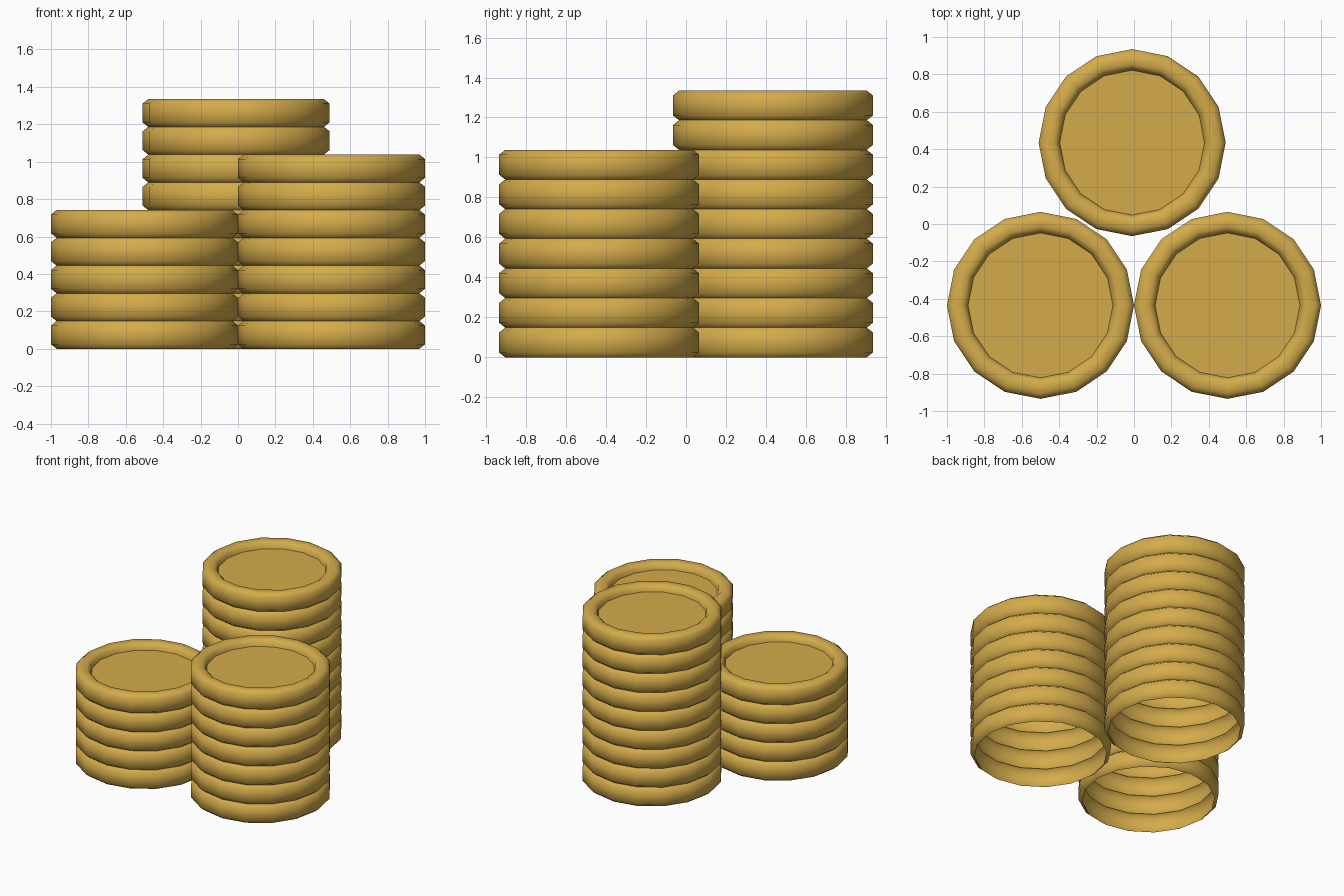
import bpy, bmesh
from math import radians
from mathutils import Vector

if "Cube" in bpy.data.objects:
    bpy.data.objects.remove(bpy.data.objects["Cube"])

SIDES = 16
PITCH = 0.1483      # height of one coin

gold = bpy.data.materials.new("gold")
gold.diffuse_color = (0.66, 0.41, 0.07, 1)
gold.use_nodes = True
gold.node_tree.nodes["Principled BSDF"].inputs["Base Color"].default_value = gold.diffuse_color


def coin_stack(name, x, y, count):
    # Ribbed outer wall: one chamfered edge per coin, open underneath
    profile = [(0.47, 0)]
    for i in range(count):
        z = i * PITCH
        profile += [(0.5, z + 0.024), (0.5, z + PITCH - 0.024), (0.47, z + PITCH)]
    # Raised rim and recessed face of the top coin
    top = count * PITCH
    profile += [(0.42, top), (0.395, top - 0.018), (0.387, top - 0.05), (0, top - 0.05)]

    # Lathe the profile around the stack axis
    bm = bmesh.new()
    verts = [bm.verts.new((r, 0, z)) for r, z in profile]
    edges = [bm.edges.new(pair) for pair in zip(verts, verts[1:])]
    bmesh.ops.spin(bm, geom=verts + edges, cent=Vector(), axis=(0, 0, 1),
                   angle=radians(360), steps=SIDES, use_duplicate=False)
    bmesh.ops.remove_doubles(bm, verts=bm.verts, dist=0.0005)
    bmesh.ops.recalc_face_normals(bm, faces=bm.faces)
    # Open shell: make sure the recessed face points up
    face = max((f for f in bm.faces if abs(f.normal.z) > 0.9),
               key=lambda f: f.calc_center_median().z)
    if face.normal.z < 0:
        bmesh.ops.reverse_faces(bm, faces=bm.faces)

    mesh = bpy.data.meshes.new(name)
    bm.to_mesh(mesh)
    bm.free()
    mesh.materials.append(gold)
    obj = bpy.data.objects.new(name, mesh)
    obj.location = (x, y, 0)
    bpy.context.collection.objects.link(obj)
    bpy.ops.object.select_all(action='DESELECT')
    obj.select_set(True)
    bpy.context.view_layer.objects.active = obj
    bpy.ops.object.shade_smooth_by_angle(angle=radians(60))


coin_stack("short_coin_stack", -0.5, -0.435, 5)
coin_stack("medium_coin_stack", 0.5, -0.435, 7)
coin_stack("tall_coin_stack", -0.01, 0.435, 9)
